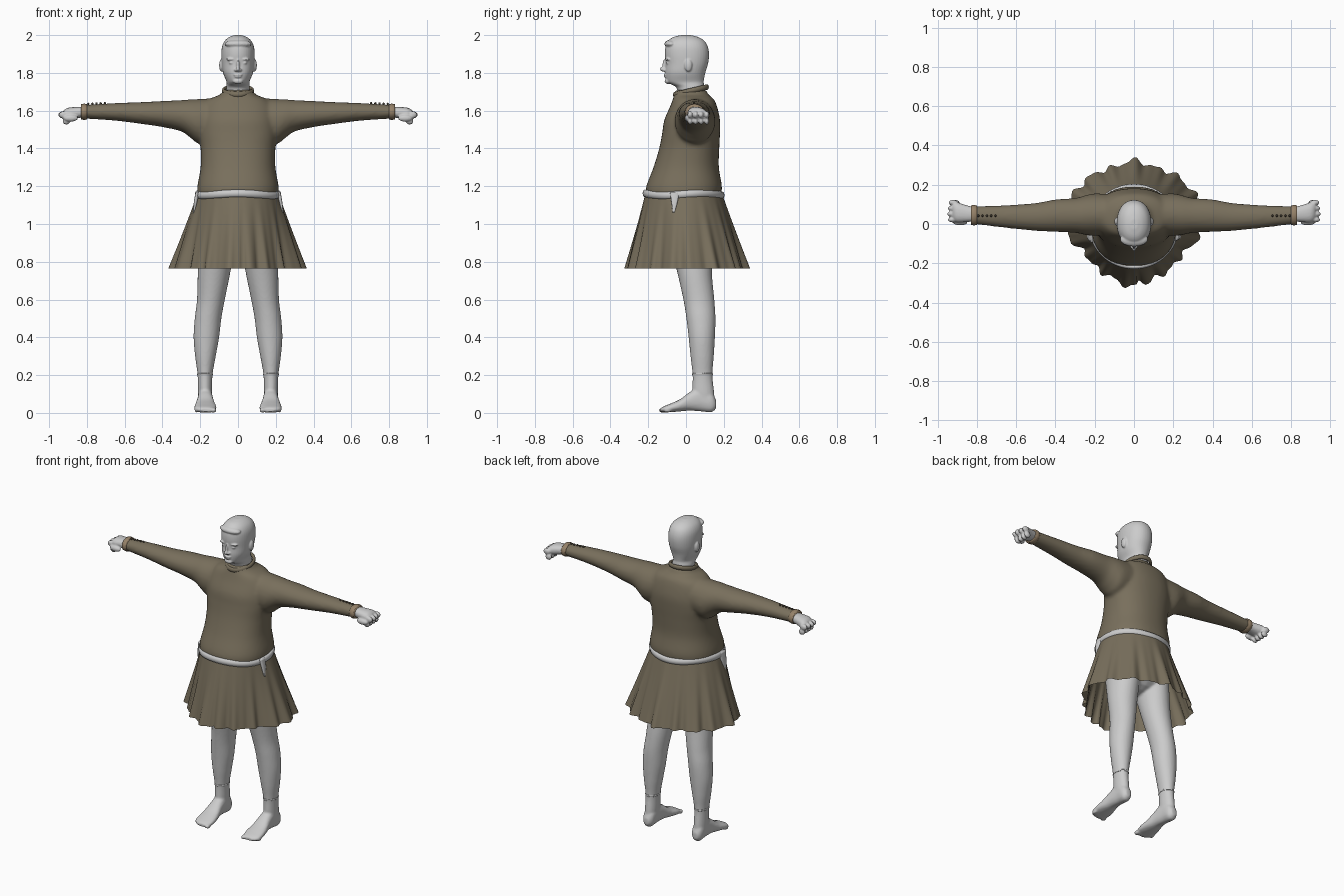
import bpy, bmesh, math
from mathutils import Matrix, Vector

if "Cube" in bpy.data.objects:
    bpy.data.objects.remove(bpy.data.objects["Cube"])


def material(name, rgb):
    m = bpy.data.materials.new(name)
    m.diffuse_color = (*rgb, 1)
    m.use_nodes = True
    m.node_tree.nodes["Principled BSDF"].inputs["Base Color"].default_value = m.diffuse_color
    return m


SKIN = material("pale_grey", (0.6, 0.6, 0.6))
CLOTH = material("olive_brown_cloth", (0.19, 0.16, 0.108))
TRIM = material("tan_trim", (0.30, 0.22, 0.14))
DARK = material("dark_stud", (0.06, 0.05, 0.035))


def spline(pts, steps, closed=False):
    """Catmull-Rom samples through tuples of any length."""
    n, out = len(pts), []
    get = (lambda i: pts[i % n]) if closed else (lambda i: pts[max(0, min(n - 1, i))])
    for i in range(n if closed else n - 1):
        for s in range(steps):
            t = s / steps
            out.append(tuple(
                0.5 * (2 * b + (c - a) * t + (2 * a - 5 * b + 4 * c - d) * t * t
                       + (3 * b - a - 3 * c + d) * t ** 3)
                for a, b, c, d in zip(get(i - 1), get(i), get(i + 1), get(i + 2))))
    return out if closed else out + [pts[-1]]


def loft(bm, secs, axis, power=2.0, n=32, steps=5):
    """Closed skin through sections (t, u0, u1, v0, v1) along an axis."""
    place = {"z": lambda t, u, v: (u, v, t), "x": lambda t, u, v: (t, u, v),
             "y": lambda t, u, v: (u, t, v)}[axis]
    rings = []
    for t, u0, u1, v0, v1 in spline(secs, steps):
        ring = []
        for k in range(n):
            a = 2 * math.pi * k / n
            c, s = math.cos(a), math.sin(a)
            u = (u0 + u1) / 2 + (u1 - u0) / 2 * math.copysign(abs(c) ** (2 / power), c)
            v = (v0 + v1) / 2 + (v1 - v0) / 2 * math.copysign(abs(s) ** (2 / power), s)
            ring.append(bm.verts.new(place(t, u, v)))
        rings.append(ring)
    faces = [bm.faces.new((p[k], p[(k + 1) % n], q[(k + 1) % n], q[k]))
             for p, q in zip(rings, rings[1:]) for k in range(n)]
    faces += [bm.faces.new(rings[0]), bm.faces.new(rings[-1])]
    bmesh.ops.recalc_face_normals(bm, faces=faces)


def ball(bm, center, radii):
    m = Matrix.Translation(center) @ Matrix.Diagonal((*radii, 1))
    bmesh.ops.create_uvsphere(bm, u_segments=16, v_segments=10, radius=1, matrix=m)


def mirror_x(bm):
    dup = bmesh.ops.duplicate(bm, geom=bm.verts[:] + bm.edges[:] + bm.faces[:])["geom"]
    for v in dup:
        if isinstance(v, bmesh.types.BMVert):
            v.co.x *= -1
    bmesh.ops.reverse_faces(bm, faces=[f for f in dup if isinstance(f, bmesh.types.BMFace)])


def finish(name, bm, mat, voxel=0, smooth=2):
    """Make the object; with a voxel size, fuse overlapping pieces into one skin."""
    me = bpy.data.meshes.new(name)
    bm.to_mesh(me)
    bm.free()
    ob = bpy.data.objects.new(name, me)
    bpy.context.collection.objects.link(ob)
    if voxel:
        r = ob.modifiers.new("fuse", "REMESH")
        r.mode, r.voxel_size = "VOXEL", voxel
        s = ob.modifiers.new("soften", "SMOOTH")
        s.factor, s.iterations = 0.5, smooth
        bpy.context.view_layer.update()
        fused = bpy.data.meshes.new_from_object(
            ob.evaluated_get(bpy.context.evaluated_depsgraph_get()))
        ob.modifiers.clear()
        ob.data = fused
    ob.data.materials.clear()
    ob.data.materials.append(mat)
    for p in ob.data.polygons:
        p.use_smooth, p.material_index = True, 0
    return ob


def band(bm, point, thick, height, n=64):
    """Closed strap along point(angle) with an oval cross-section."""
    mid = sum((Vector(point(2 * math.pi * k / n)) for k in range(n)), Vector()) / n
    rings = []
    for k in range(n):
        p = Vector(point(2 * math.pi * k / n))
        out = Vector((p.x - mid.x, p.y - mid.y, 0)).normalized()
        rings.append([bm.verts.new(p + out * thick * math.cos(b) + Vector((0, 0, height * math.sin(b))))
                      for b in [2 * math.pi * j / 8 for j in range(8)]])
    faces = [bm.faces.new((rings[k][j], rings[(k + 1) % n][j],
                           rings[(k + 1) % n][(j + 1) % 8], rings[k][(j + 1) % 8]))
             for k in range(n) for j in range(8)]
    bmesh.ops.recalc_face_normals(bm, faces=faces)


# Tunic top: sleeves fused with the torso
bm = bmesh.new()
loft(bm, [(0.08, -.05, .15, 1.45, 1.67), (0.2, -.06, .155, 1.425, 1.662), (0.25, -.055, .145, 1.455, 1.66),
          (0.3, -.045, .132, 1.49, 1.656), (0.4, -.04, .125, 1.513, 1.651), (0.5, -.035, .107, 1.528, 1.646),
          (0.65, -.02, .096, 1.547, 1.64), (0.82, .0, .09, 1.558, 1.63)], "x")
mirror_x(bm)
loft(bm, [(z, -x, x, a, b) for z, x, a, b in [
    (1.15, .215, -.212, .185), (1.2, .215, -.21, .19), (1.3, .198, -.172, .174), (1.4, .198, -.142, .176),
    (1.48, .208, -.126, .18), (1.55, .205, -.115, .18), (1.62, .19, -.085, .165), (1.66, .155, -.07, .148),
    (1.685, .095, -.062, .118), (1.71, .076, -.055, .108)]], "z", 2.25, 48)
finish("tunic_top", bm, CLOTH, 0.011, 5)

# Flared skirt with folds deepening towards the hem
half = [(0, -.325), (.11, -.275), (.19, -.225), (.25, -.15), (.325, -.075), (.352, .03),
        (.315, .14), (.265, .205), (.195, .26), (.1, .29), (0, .325)]
hem = spline(half + [(-x, y) for x, y in half[-2:0:-1]], 8, True)
bm = bmesh.new()
rows, R = [], 12
for r in range(R + 1):
    t, row = r / R, []
    for x, y in hem:
        a = math.atan2(y, x)
        wx, wy = .212 * math.cos(a), -.012 + .2 * math.sin(a)
        fold = t ** 1.6 * (.011 * math.sin(17 * a) + .006 * math.sin(29 * a + 1)
                           - .04 * math.exp(-((x - .03) / .015) ** 2) * (y < 0))
        row.append(bm.verts.new((wx + (x - wx) * t + fold * math.cos(a),
                                 wy + (y - wy) * t + fold * math.sin(a), 1.17 - .405 * t)))
    rows.append(row)
for p, q in zip(rows, rows[1:]):
    for k in range(len(p)):
        j = (k + 1) % len(p)
        bm.faces.new((p[k], q[k], q[j], p[j]))
finish("skirt", bm, CLOTH)

# Belt and its hanging ends
bm = bmesh.new()
band(bm, lambda a: (.217 * math.cos(a), -.013 + .205 * math.sin(a), 1.157 + .005 * math.sin(3 * a)), .012, .02)
finish("belt", bm, SKIN)
for name, side, width, length in (("belt_end_right", 1, .025, .11), ("belt_end_left", -1, .035, .13)):
    bm = bmesh.new()
    loft(bm, [(1.17 - length, .232, .24, -.07, -.06), (1.17 - length * .5, .218, .235, -.06 - width * .7, -.06 + width * .6),
              (1.17, .205, .225, -.06 - width, -.06 + width)], "z", 3, 16)
    bmesh.ops.scale(bm, vec=(side, 1, 1), verts=bm.verts)
    bmesh.ops.recalc_face_normals(bm, faces=bm.faces)
    finish(name, bm, SKIN)

# Collar, higher at the nape
bm = bmesh.new()
band(bm, lambda a: (.076 * math.cos(a), .026 + .086 * math.sin(a), 1.705 + .02 * math.sin(a)), .009, .015)
finish("collar", bm, CLOTH)

# Sleeve cuffs and studs
bm = bmesh.new()
loft(bm, [(.8, -.004, .094, 1.554, 1.634), (.815, -.007, .097, 1.551, 1.637), (.83, -.004, .094, 1.554, 1.634)], "x")
mirror_x(bm)
finish("cuffs", bm, TRIM)
bm = bmesh.new()
for i in range(5):
    ball(bm, (.705 + .022 * i, .042, 1.639 - .001 * i), (.006, .006, .007))
mirror_x(bm)
finish("sleeve_studs", bm, DARK)

# Fists
bm = bmesh.new()
loft(bm, [(.79, .015, .08, 1.567, 1.622), (.85, .01, .095, 1.56, 1.62), (.9, .008, .11, 1.55, 1.615),
          (.922, .02, .11, 1.555, 1.602)], "x", 2.3, 20)
for i in range(4):
    y = .022 + .029 * i
    ball(bm, (.928 - .004 * abs(i - 1), y, 1.578), (.024, .014, .019))
    ball(bm, (.908, y, 1.546), (.021, .013, .02))
ball(bm, (.885, .008, 1.56), (.038, .015, .018))
mirror_x(bm)
finish("hands", bm, SKIN, 0.005, 2)

# Legs, hips and feet
bm = bmesh.new()
loft(bm, [(.05, .145, .208, .06, .15), (.1, .138, .212, .035, .15), (.2, .135, .214, .035, .14),
          (.3, .118, .227, .024, .147), (.4, .1, .235, .014, .153), (.5, .088, .229, .002, .156),
          (.6, .07, .217, -.014, .15), (.76, .038, .212, -.05, .137), (.95, .01, .2, -.1, .15)], "z")
loft(bm, [(-.135, .135, .2, .006, .026), (-.115, .12, .225, .003, .036), (-.08, .113, .232, .004, .05),
          (-.03, .12, .226, .008, .073), (.02, .13, .216, .012, .11), (.08, .136, .211, .008, .14),
          (.135, .14, .209, .004, .11), (.16, .158, .192, .025, .065)], "y", 2.3)
for i in range(5):
    ball(bm, (.128 + .023 * i, -.125 + .007 * i, .014), (.014 - .001 * i, .02, .0135))
mirror_x(bm)
ball(bm, (0, .03, .96), (.19, .13, .12))
finish("legs", bm, SKIN, 0.0075, 2)

# Ankle sock edges
bm = bmesh.new()
band(bm, lambda a: (.1745 + .04 * math.cos(a), .0875 + .053 * math.sin(a), .205), .002, .005, 32)
mirror_x(bm)
finish("sock_edges", bm, SKIN)

# Head with neck, face features and fringe
bm = bmesh.new()
for s in (-1, 1):
    ball(bm, (s * .088, .012, 1.84), (.012, .021, .033))
    ball(bm, (s * .034, -.094, 1.853), (.014, .012, .008))
    ball(bm, (s * .035, -.094, 1.872), (.028, .016, .008))
    ball(bm, (s * .011, -.114, 1.815), (.009, .012, .008))
loft(bm, [(z, -x, x, a, b) for z, x, a, b in [
    (1.66, .066, -.04, .105), (1.72, .062, -.05, .098), (1.742, .06, -.085, .095), (1.757, .062, -.103, .094),
    (1.8, .079, -.11, .102), (1.85, .086, -.108, .117), (1.9, .088, -.112, .122), (1.94, .084, -.108, .115),
    (1.97, .07, -.094, .097), (1.99, .046, -.066, .064), (2.0, .018, -.025, .025)]], "z", 2.15, 40)
ball(bm, (0, -.119, 1.82), (.011, .02, .013))
ball(bm, (0, -.11, 1.843), (.008, .016, .03))
ball(bm, (0, -.108, 1.79), (.024, .011, .005))
ball(bm, (0, -.106, 1.779), (.02, .011, .005))
ball(bm, (0, -.096, 1.756), (.028, .017, .015))
ball(bm, (0, -.078, 1.953), (.072, .037, .022))
finish("head", bm, SKIN, 0.0045, 2)
